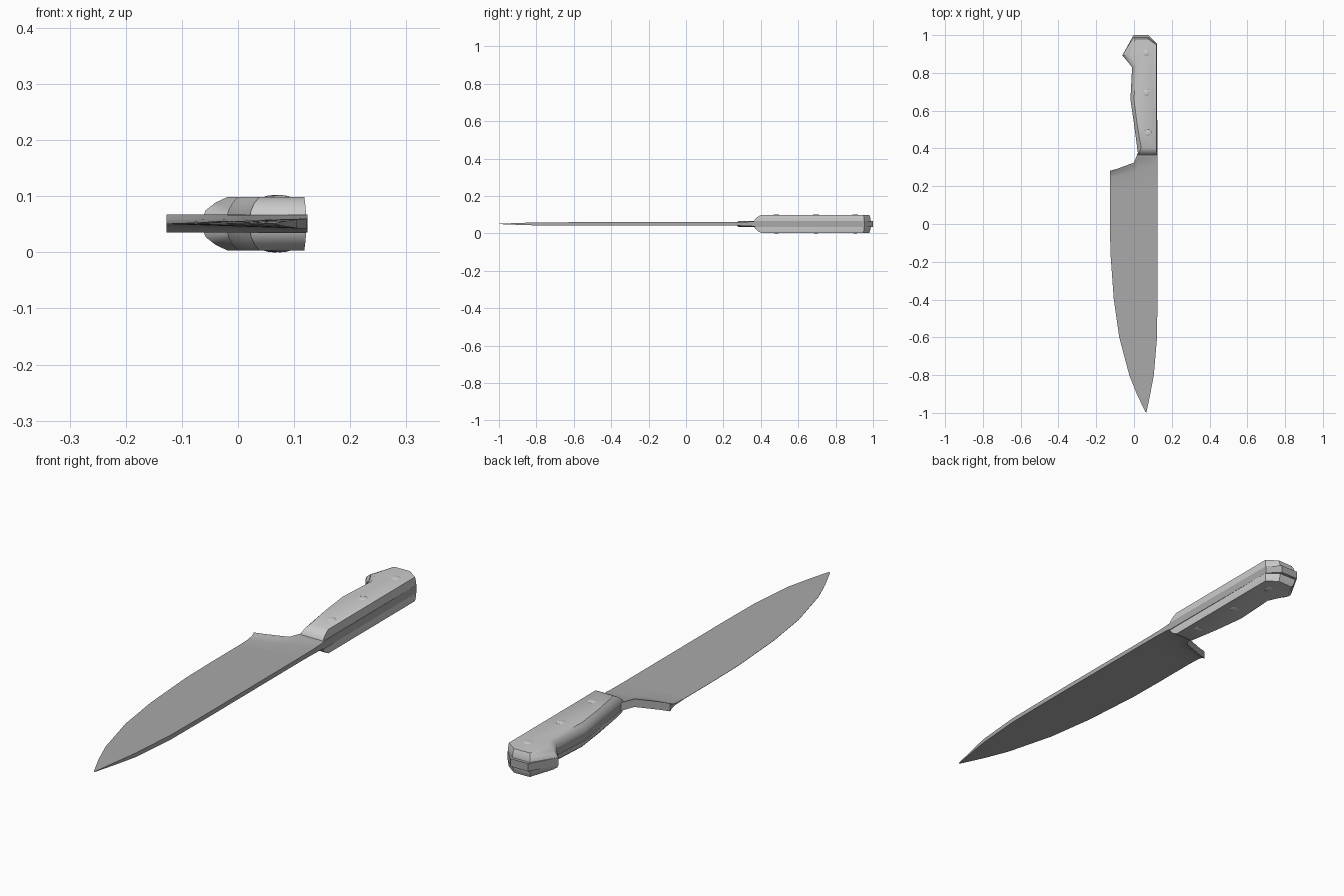
import bpy, bmesh
from mathutils import Vector

if "Cube" in bpy.data.objects:
    bpy.data.objects.remove(bpy.data.objects["Cube"])

ZC = 0.051  # mid-plane of the knife

steel = bpy.data.materials.new("steel")
steel.diffuse_color = (0.4, 0.4, 0.4, 1)
steel.use_nodes = True
steel.node_tree.nodes["Principled BSDF"].inputs["Base Color"].default_value = steel.diffuse_color


def finish(name, bm, angle=0.6, mat=None):
    bmesh.ops.remove_doubles(bm, verts=bm.verts, dist=0.0003)
    bmesh.ops.recalc_face_normals(bm, faces=bm.faces)
    me = bpy.data.meshes.new(name)
    bm.to_mesh(me)
    bm.free()
    if mat:
        me.materials.append(mat)
    ob = bpy.data.objects.new(name, me)
    bpy.context.collection.objects.link(ob)
    bpy.ops.object.select_all(action='DESELECT')
    ob.select_set(True)
    bpy.context.view_layer.objects.active = ob
    bpy.ops.object.shade_smooth_by_angle(angle=angle)
    return ob


def loft(name, rings, mat=None):
    bm = bmesh.new()
    loops = [[bm.verts.new(p) for p in r] for r in rings]
    for a, b in zip(loops, loops[1:]):
        n = len(a)
        for i in range(n):
            j = (i + 1) % n
            bm.faces.new((a[i], a[j], b[j], b[i]))
    bm.faces.new(loops[0])
    bm.faces.new(loops[-1])
    return finish(name, bm, mat=mat)


def section(ex, ey, sx, sy, eh, sh):
    # edge side to spine side, with half thicknesses
    return [(ex, ey, ZC - eh), (sx, sy, ZC - sh), (sx, sy, ZC + sh), (ex, ey, ZC + eh)]


# blade: wedge sections from tip to bolster
blade = [(0.060, -0.995, 0.066, -0.998, .0005, .001), (0.015, -0.9, 0.086, -0.9, .0006, .005),
         (-0.025, -0.8, 0.105, -0.8, .0006, .008), (-0.078, -0.6, 0.122, -0.6, .0006, .009),
         (-0.107, -0.4, 0.124, -0.4, .0006, .009), (-0.125, -0.15, 0.124, -0.15, .0006, .009),
         (-0.127, 0.0, 0.124, 0.0, .0006, .009), (-0.127, 0.19, 0.124, 0.22, .0008, .009)]
loft("blade", [section(*s) for s in blade], steel)

# bolster: flares from the blade to the heel, then necks in to the handle
bolster = [(0.19, 0.22, .0008, .009), (0.225, 0.26, .003, .010),
           (0.25, 0.30, .008, .0125), (0.268, 0.33, .0155, .016), (0.282, 0.34, .016, .016)]
cols = [(-0.127, 0.0), (-0.09, 0.01), (0.0, 0.043), (0.022, 0.10), (0.124, 0.10)]
rings = []
for ey, sy, eh, sh in bolster:
    low, high = [], []
    for x, back in cols:
        t = (x + 0.127) / 0.251
        w = max(0, (ey - 0.19) / 0.092)
        y = (ey + (sy - ey) * t) * (1 - w) + (0.282 + back) * w
        h = eh + (sh - eh) * t
        low.append((x, y, ZC - h))
        high.append((x, y, ZC + h))
    rings.append(low + high[::-1])
loft("bolster", rings, steel)

# tang: full-length plate between the scales
outline = [(0.022, 0.375), (0.0, 0.53), (-0.017, 0.66), (-0.008, 0.83), (-0.062, 0.893),
           (-0.002, 1.0), (0.075, 1.0), (0.121, 0.955), (0.124, 0.375)]
loft("tang", [[(x, y, ZC + s * 0.0155) for x, y in outline] for s in (-1, 1)], steel)

# handle scales: chamfered slabs on both faces
base = [(0.022, 0.365), (0.0, 0.53), (-0.019, 0.66), (-0.010, 0.83), (-0.061, 0.893),
        (-0.002, 0.988), (0.075, 0.988), (0.121, 0.952), (0.121, 0.365)]
top = [(0.038, 0.402), (0.016, 0.53), (0.000, 0.66), (0.010, 0.835), (-0.018, 0.895),
       (0.006, 0.978), (0.074, 0.980), (0.118, 0.949), (0.118, 0.402)]
for s, side in ((1, "upper"), (-1, "lower")):
    rings = []
    for t, h in ((0, .0155), (0.08, .024), (0.5, .038), (1, .048)):
        ring = []
        for b, p in zip(base, top):
            v = Vector(b).lerp(Vector(p), t)
            ring.append((v.x, v.y, ZC + s * h))
        rings.append(ring)
    loft(side + "_scale", rings)

    # rivets: low domed discs
    for i, (x, y) in enumerate(((0.064, 0.905), (0.067, 0.695), (0.075, 0.483))):
        bm = bmesh.new()
        bmesh.ops.create_uvsphere(bm, u_segments=16, v_segments=8, radius=1)
        bmesh.ops.scale(bm, vec=(0.020, 0.020, 0.006), verts=bm.verts)
        bmesh.ops.translate(bm, vec=(x, y, ZC + s * 0.0455), verts=bm.verts)
        bmesh.ops.translate(bm, vec=(0, 0, s * -0.0005), verts=bm.verts)
        finish(f"{side}_rivet_{i + 1}", bm, 1.2)
